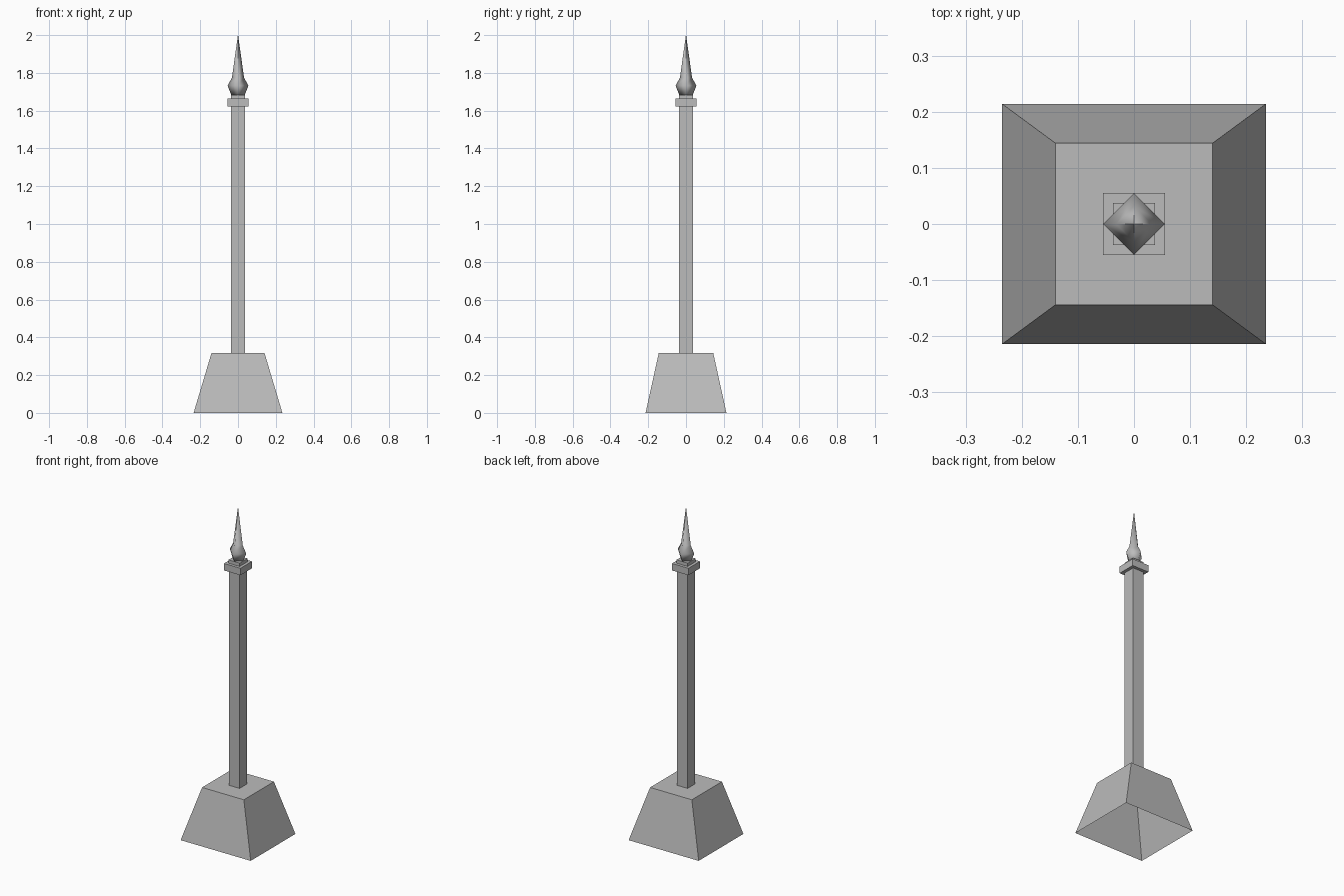
import bpy
import bmesh
from math import cos, sin, pi

cube = bpy.data.objects.get("Cube")
if cube:
    bpy.data.objects.remove(cube, do_unlink=True)

# Single stone colour
stone = bpy.data.materials.new("grey_stone")
stone.use_nodes = True
grey = (0.5, 0.5, 0.5, 1)
stone.diffuse_color = grey
stone.node_tree.nodes["Principled BSDF"].inputs["Base Color"].default_value = grey


def loft(name, rings, bottom=True, top=True, smooth=False):
    """Skin a stack of four-cornered rings into one part."""
    bm = bmesh.new()
    loops = [[bm.verts.new(p) for p in ring] for ring in rings]
    for low, high in zip(loops, loops[1:]):
        for i in range(4):
            j = (i + 1) % 4
            bm.faces.new((low[i], low[j], high[j], high[i]))
    if bottom:
        bm.faces.new(loops[0][::-1])
    if top:
        bm.faces.new(loops[-1])
    bmesh.ops.remove_doubles(bm, verts=bm.verts, dist=0.0001)
    for face in bm.faces:
        face.smooth = smooth
    mesh = bpy.data.meshes.new(name)
    bm.to_mesh(mesh)
    bm.free()
    mesh.materials.append(stone)
    obj = bpy.data.objects.new(name, mesh)
    bpy.context.collection.objects.link(obj)
    return obj


def rect(hx, hy, z):
    return [(-hx, -hy, z), (hx, -hy, z), (hx, hy, z), (-hx, hy, z)]


def diamond(r, z):
    return [(r * cos(i * pi / 2), r * sin(i * pi / 2), z) for i in range(4)]


# Tapered plinth, hollow underneath
loft("plinth", [rect(0.235, 0.214, 0), rect(0.14, 0.144, 0.318)], bottom=False)

# Square column with its cap and neck
for name, half, low, high in (("column", 0.036, 0.318, 1.625),
                              ("cap", 0.055, 1.622, 1.664),
                              ("neck", 0.0375, 1.664, 1.684)):
    loft(name, [rect(half, half, low), rect(half, half, high)])

# Pointed finial, a four-sided turned spike
profile = ((0.035, 1.682), (0.055, 1.732), (0.032, 1.775), (0.0005, 2.0))
loft("finial", [diamond(r, z) for r, z in profile], smooth=True)
